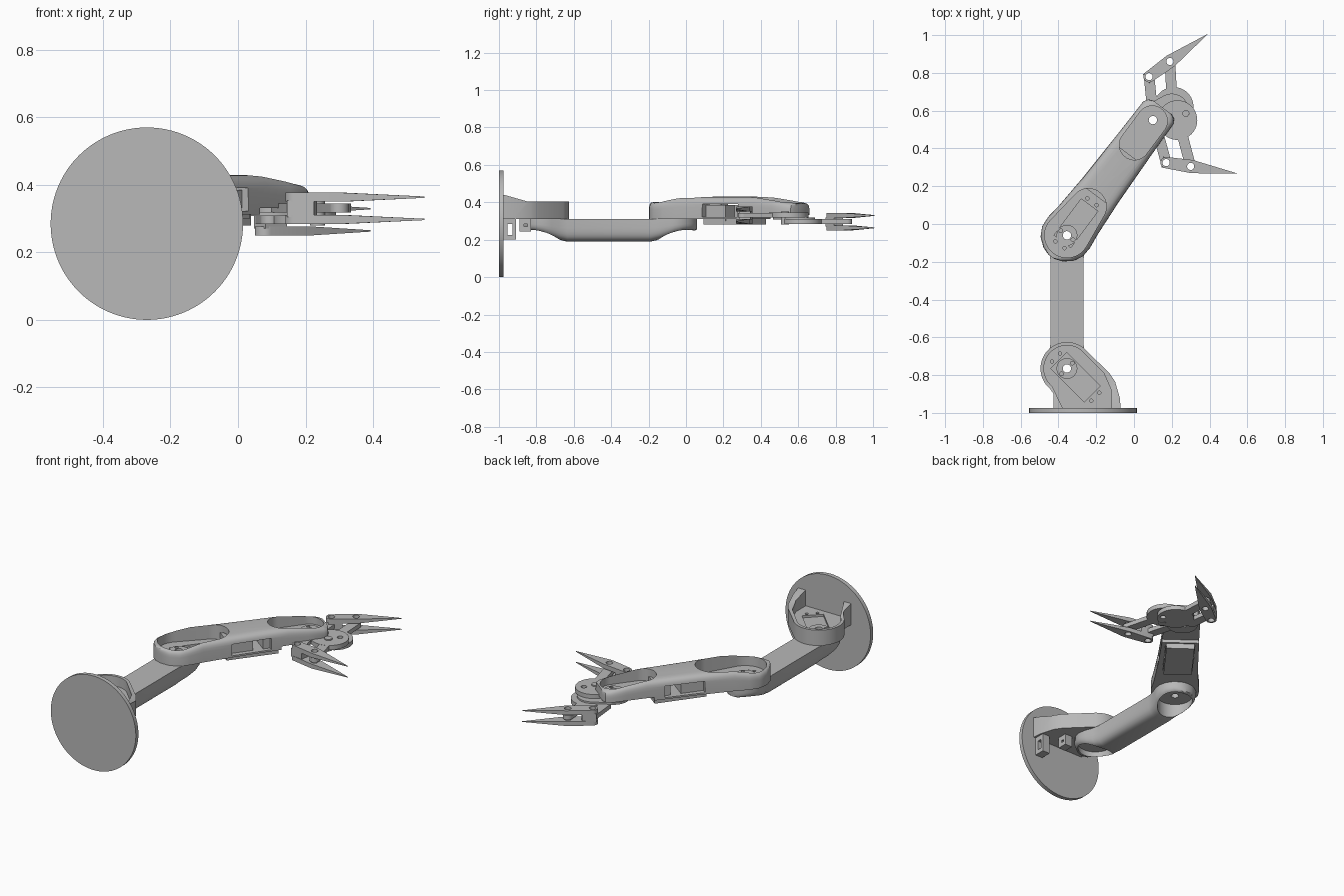
import bpy, bmesh
from math import pi, cos, sin, acos, atan2, hypot, radians
from mathutils import Matrix, Vector

if "Cube" in bpy.data.objects:
    bpy.data.objects.remove(bpy.data.objects["Cube"], do_unlink=True)

GREY = bpy.data.materials.new("satin_grey")
GREY.use_nodes = True
GREY.diffuse_color = (0.48, 0.48, 0.48, 1)
for n in GREY.node_tree.nodes:
    if n.type == 'BSDF_PRINCIPLED':
        n.inputs["Base Color"].default_value = GREY.diffuse_color

FLAT = Matrix()
SIDE = Matrix(((0, 0, 1, 0), (1, 0, 0, 0), (0, 1, 0, 0), (0, 0, 0, 1)))   # profile in y-z
FRONT = Matrix(((1, 0, 0, 0), (0, 0, -1, 0), (0, 1, 0, 0), (0, 0, 0, 1)))  # profile in x-z
parts = []


def frame(x, y, degrees):
    return Matrix.Translation((x, y, 0)) @ Matrix.Rotation(radians(degrees), 4, 'Z')


def finish(name, bm, keep=True):
    bmesh.ops.recalc_face_normals(bm, faces=bm.faces)
    me = bpy.data.meshes.new(name)
    bm.to_mesh(me)
    bm.free()
    me.materials.append(GREY)
    ob = bpy.data.objects.new(name, me)
    bpy.context.collection.objects.link(ob)
    ob.hide_render = not keep
    if keep:
        parts.append(ob)
    return ob


def prism(name, pts, z0, z1, m=FLAT, keep=True):
    bm = bmesh.new()
    f = bm.faces.new([bm.verts.new((p[0], p[1], z0)) for p in pts])
    ext = bmesh.ops.extrude_face_region(bm, geom=[f])["geom"]
    bmesh.ops.translate(bm, vec=(0, 0, z1 - z0), verts=[v for v in ext if isinstance(v, bmesh.types.BMVert)])
    bm.transform(m)
    return finish(name, bm, keep)


def arc(c, r, a0, a1, n=32):
    return [(c[0] + r * cos(a0 + (a1 - a0) * i / n), c[1] + r * sin(a0 + (a1 - a0) * i / n)) for i in range(n + 1)]


def circle(c, r, n=40):
    return arc(c, r, 0, 2 * pi, n)[:-1]


def pill(a, ra, b, rb):
    t = atan2(b[1] - a[1], b[0] - a[0])
    p = acos((ra - rb) / hypot(b[0] - a[0], b[1] - a[1]))
    return arc(a, ra, t + p, t + 2 * pi - p) + arc(b, rb, t - p, t + p)


def rect(x0, x1, y0, y1):
    return [(x0, y0), (x1, y0), (x1, y1), (x0, y1)]


def cut(ob, pts, z0, z1, m=FLAT):
    tool = prism("cutter", pts, z0, z1, m, keep=False)
    mod = ob.modifiers.new("cut", 'BOOLEAN')
    mod.operation, mod.solver, mod.object = 'DIFFERENCE', 'EXACT', tool
    bpy.context.view_layer.objects.active = ob
    bpy.ops.object.modifier_apply(modifier=mod.name)
    bpy.data.objects.remove(tool, do_unlink=True)


def loft(name, stations, flat, power, m, n=20):
    # One face stays flat, the other is a rounded-box section
    bm = bmesh.new()
    rings = []
    for t, w, crown in stations:
        ring = []
        for i in range(n + 1):
            c, s = cos(pi * i / n), max(sin(pi * i / n), 0)
            side = w * (1 if c > 0 else -1) * abs(c) ** power
            ring.append(bm.verts.new((t, side, flat + (crown - flat) * s ** power)))
        rings.append(ring)
    for a, b in zip(rings, rings[1:]):
        for i in range(n + 1):
            j = (i + 1) % (n + 1)
            bm.faces.new((a[i], a[j], b[j], b[i]))
    bm.faces.new(rings[0])
    bm.faces.new(rings[-1])
    bm.transform(m)
    return finish(name, bm)


def servo_seat(ob, label, m, floor, u0, u1, half):
    # Sunken motor bay, output horn, through hole and screw holes
    cut(ob, rect(u0, u1, -half, half), floor - 0.013, floor + 0.02, m)
    cut(ob, circle((0, 0), 0.022), 0, 1, m)
    for u in (u0 - 0.022, u1 + 0.022):
        for v in (-0.03, 0.03):
            cut(ob, circle((u, v), 0.009, 16), floor - 0.015, floor + 0.02, m)
    horn = prism(label + "_horn", circle((0, 0), 0.055), floor - 0.018, floor + 0.004, m)
    cut(horn, circle((0, 0), 0.022), 0, 1, m)
    for a in (90, 270):
        cut(horn, circle((0.04 * cos(radians(a)), 0.04 * sin(radians(a))), 0.01, 16), floor - 0.01, 1, m)


SHOULDER, ELBOW, WRIST = (-0.355, -0.765), (-0.355, -0.06), (0.1, 0.55)

# Mounting plate
prism("mounting_plate", circle((-0.27, 0.285), 0.285, 96), 0.975, 1.0, FRONT)

# Shoulder bracket: thin-walled tray sloping up toward the plate
bracket = prism("shoulder_bracket", arc(SHOULDER, 0.14, radians(50), radians(230)) + [
    (-0.425, -0.9), (-0.425, -0.98), (-0.07, -0.98), (-0.075, -0.92), (-0.1, -0.835), (-0.13, -0.79)], 0.312, 0.44)
cut(bracket, arc(SHOULDER, 0.122, radians(50), radians(230)) + [
    (-0.37, -0.99), (-0.12, -0.99), (-0.12, -0.88), (-0.16, -0.79)], 0.345, 1)
cut(bracket, [(-0.99, 0.445), (-0.85, 0.405), (-0.5, 0.405), (-0.5, 0.6), (-0.99, 0.6)], -1, 1, SIDE)
servo_seat(bracket, "shoulder", frame(*SHOULDER, -45), 0.345, -0.06, 0.19, 0.06)

# Slotted cable blocks under the bracket
for name, x, y0, y1, z0 in (("rear_cable_block", -0.11, -0.98, -0.91, 0.2), ("front_cable_block", -0.21, -0.89, -0.83, 0.245)):
    block = prism(name, rect(y0, y1, z0, 0.313), x - 0.025, x + 0.025, SIDE)
    cut(block, rect(y0 + 0.025, y1 - 0.018, z0 + 0.025, 0.283), -1, 1, SIDE)

# Lower arm: dog-bone with rounded underside
half = [(-.12, .02, .255), (-.11, .05, .25), (-.085, .085, .25), (-.045, .111, .243),
        (0, .12, .23), (.045, .111, .213), (.085, .095, .2), (.13, .0875, .19)]
reach = ELBOW[1] - SHOULDER[1]
lower = loft("lower_arm", half + [(reach - t, w, z) for t, w, z in reversed(half)], 0.31, 0.5, frame(*SHOULDER, 90))
for pivot in (SHOULDER, ELBOW):
    cut(lower, circle(pivot, 0.1), 0.1, 0.285)
    cut(lower, circle(pivot, 0.022), 0, 1)

# Upper arm with two motor trays and a side window
ARM = frame(*ELBOW, 53.3)
upper = loft("upper_arm", [
    (-.14, .02, .4), (-.125, .063, .4), (-.09, .107, .402), (-.04, .134, .405), (.02, .138, .415), (.1, .128, .43),
    (.3, .115, .43), (.6, .105, .43), (.72, .102, .415), (.81, .1, .4), (.835, .085, .395), (.845, .06, .395)],
    0.312, 0.35, ARM)
cut(upper, pill((0, 0), 0.118, (0.19, 0), 0.095), 0.34, 1, ARM)
cut(upper, pill((0.598, 0), 0.08, (0.755, 0), 0.08), 0.355, 1, ARM)
cut(upper, rect(0.27, 0.5, -0.3, 0.3), 0.322, 0.39, ARM)
cut(upper, rect(0.56, 1, -0.3, 0.3), 0.2, 0.332, ARM)
servo_seat(upper, "elbow", ARM, 0.34, -0.04, 0.2, 0.055)
servo_seat(upper, "wrist", frame(*WRIST, 233.3), 0.355, -0.04, 0.215, 0.055)

# Motors inside the window and the cover below them
prism("elbow_motor", rect(0.26, 0.4, -0.085, 0.085), 0.3, 0.385, ARM)
prism("wrist_motor", rect(0.46, 0.54, -0.085, 0.085), 0.3, 0.385, ARM)
prism("motor_cover", rect(0.25, 0.55, -0.08, 0.08), 0.28, 0.315, ARM)

# Gripper carrier and the two drive discs
carrier = prism("gripper_carrier", pill(WRIST, 0.085, (0.2, 0.6), 0.09), 0.308, 0.32)
neck = prism("wrist_neck", circle(WRIST, 0.05), 0.318, 0.335)
for ob in (carrier, neck):
    cut(ob, circle(WRIST, 0.022), 0, 1)
for name, c, z0, z1 in (("left_drive_disc", (0.21, 0.62), 0.284, 0.31), ("right_drive_disc", (0.23, 0.55), 0.318, 0.345)):
    disc = prism(name, circle(c, 0.105), z0, z1)
    cut(disc, circle((0.275, 0.585), 0.016, 20), 0, 1)
prism("disc_pin", circle((0.235, 0.53), 0.022, 24), 0.28, 0.352)


# Fingers: paired tapering blades, a root block and two parallel links
def finger(side, root, knuckle, root_anchor, knuckle_anchor, z):
    angle = atan2(knuckle[1] - root[1], knuckle[0] - root[0])
    m = frame(*root, angle * 180 / pi)
    span = hypot(knuckle[0] - root[0], knuckle[1] - root[1])
    outline = arc((0, 0), 0.03, pi / 2, 1.5 * pi, 16) + [(0.14, -0.035), (0.387, 0), (0.14, 0.035)]
    made = []
    for level, base in (("lower", z), ("upper", z + 0.066)):
        blade = prism(f"{side}_finger_{level}_blade", outline, base, base + 0.027)
        for v in blade.data.vertices:
            if v.co.x > 0.3:
                v.co.z = base + 0.0135 + (v.co.z - base - 0.0135) * 0.15
        blade.data.transform(m)
        made.append(blade)
    made.append(prism(f"{side}_finger_root_block", rect(-0.02, 0.06, -0.029, 0.029), z + 0.02, z + 0.07, m))
    for name, a, b in (("outer", root, root_anchor), ("inner", knuckle, knuckle_anchor)):
        made.append(prism(f"{side}_{name}_link", pill(a, 0.028, b, 0.028), z + 0.034, z + 0.06))
    for ob in made:
        for u in (0, span):
            cut(ob, circle((u, 0), 0.019, 24), 0, 1, m)


finger("left", (0.08, 0.78), (0.19, 0.86), (0.095, 0.63), (0.2, 0.68), 0.25)
finger("right", (0.17, 0.325), (0.3, 0.305), (0.125, 0.49), (0.24, 0.53), 0.284)

# Smooth the curved walls, keep the edges crisp
bpy.ops.object.select_all(action='DESELECT')
for ob in parts:
    ob.select_set(True)
bpy.context.view_layer.objects.active = parts[0]
bpy.ops.object.shade_smooth_by_angle(angle=radians(30))
